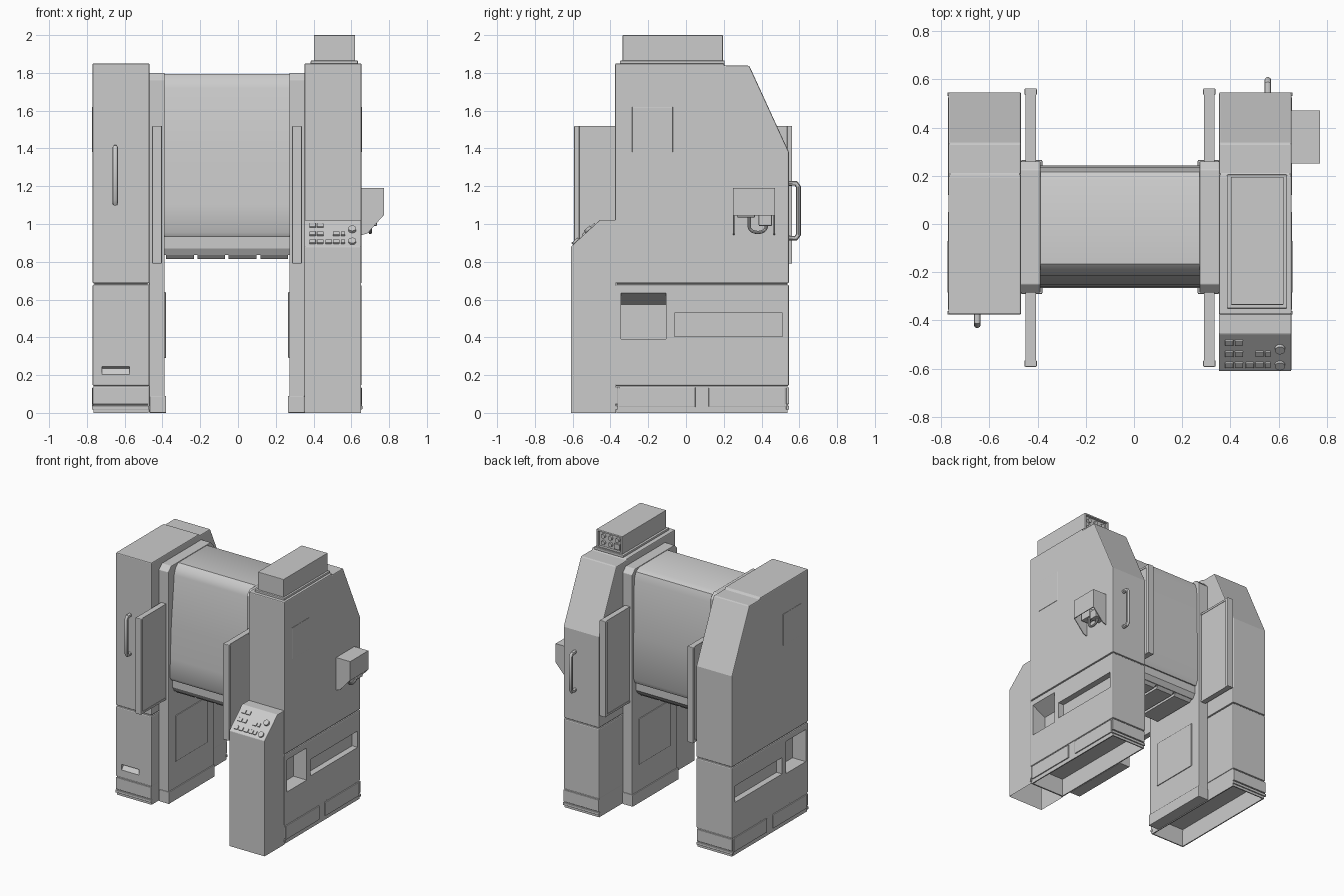
import bpy, bmesh, math
from mathutils import Vector, Matrix

if "Cube" in bpy.data.objects:
    bpy.data.objects.remove(bpy.data.objects["Cube"])

CX = -0.058  # mirror plane between the two towers


def finish(ob, bevel=0):
    if bevel:
        m = ob.modifiers.new("bevel", 'BEVEL')
        m.width, m.segments, m.limit_method = bevel, 2, 'ANGLE'
        m.angle_limit = math.radians(25)
    return ob


def prism(name, pts, axis, a, b, bevel=0, skip_bottom=False):
    """Extrude a profile along x (points y,z), y (points x,z) or z (points x,y)."""
    place = {'x': lambda p, t: (t, p[0], p[1]),
             'y': lambda p, t: (p[0], t, p[1]),
             'z': lambda p, t: (p[0], p[1], t)}[axis]
    bm = bmesh.new()
    rings = [[bm.verts.new(place(p, t)) for p in pts] for t in (a, b)]
    bm.faces.new(rings[0])
    bm.faces.new(rings[1])
    n = len(pts)
    for i in range(n):
        j = (i + 1) % n
        bm.faces.new((rings[0][i], rings[0][j], rings[1][j], rings[1][i]))
    bmesh.ops.recalc_face_normals(bm, faces=bm.faces)
    if skip_bottom:
        low = [f for f in bm.faces if f.normal.z < -0.9]
        bmesh.ops.delete(bm, geom=low, context='FACES_ONLY')
    me = bpy.data.meshes.new(name)
    bm.to_mesh(me)
    bm.free()
    ob = bpy.data.objects.new(name, me)
    bpy.context.collection.objects.link(ob)
    return finish(ob, bevel)


def box(name, x, y, z, bevel=0, **kw):
    return prism(name, [(x[0], y[0]), (x[1], y[0]), (x[1], y[1]), (x[0], y[1])],
                 'z', z[0], z[1], bevel, **kw)


def cut(ob, cutter):
    m = ob.modifiers.new("cut", 'BOOLEAN')
    m.object, m.operation, m.solver = cutter, 'DIFFERENCE', 'EXACT'
    cutter.hide_render = True
    cutter.hide_viewport = True


def smooth(ob):
    bpy.ops.object.select_all(action='DESELECT')
    ob.select_set(True)
    bpy.context.view_layer.objects.active = ob
    bpy.ops.object.shade_smooth_by_angle(angle=math.radians(35))


def tube(name, pts, r):
    cu = bpy.data.curves.new(name, 'CURVE')
    cu.dimensions, cu.bevel_depth, cu.bevel_resolution = '3D', r, 3
    cu.use_fill_caps = True
    sp = cu.splines.new('POLY')
    sp.points.add(len(pts) - 1)
    for p, co in zip(sp.points, pts):
        p.co = (*co, 1)
    ob = bpy.data.objects.new(name, cu)
    bpy.context.collection.objects.link(ob)
    bpy.ops.object.select_all(action='DESELECT')
    ob.select_set(True)
    bpy.context.view_layer.objects.active = ob
    bpy.ops.object.convert(target='MESH')
    smooth(bpy.context.view_layer.objects.active)


def disc(name, loc, direction, r, depth):
    q = Vector(direction).to_track_quat('Z', 'Y')
    bpy.ops.mesh.primitive_cylinder_add(vertices=20, radius=r, depth=depth,
                                        location=loc, rotation=q.to_euler())
    ob = bpy.context.object
    ob.name = name
    smooth(ob)


upper = [(-0.375, 0.686), (-0.375, 1.85), (0.2, 1.85), (0.205, 1.838), (0.335, 1.838),
         (0.545, 1.38), (0.545, 0.686)]
pillar = [(-0.285, 0), (-0.285, 1.765), (-0.25, 1.8), (0.225, 1.8), (0.26, 1.765), (0.26, 0)]

for s, side in ((-1, "left"), (1, "right")):
    def X(a, b):
        return tuple(sorted((CX + s * a, CX + s * b)))

    # tower: upper housing, lower housing with pockets, hollow plinth
    prism(side + "_upper_housing", upper, 'x', *X(0.41, 0.712), bevel=0.012)
    low = box(side + "_lower_housing", X(0.41, 0.712), (-0.375, 0.545), (0.142, 0.68), 0.008)
    box(side + "_seam_core", X(0.42, 0.702), (-0.365, 0.535), (0.66, 0.70))
    o, i = CX + s * 0.73, CX + s * 0.60
    cut(low, prism(side + "_pocket_cutter", [(o, 0.39), (i, 0.39), (i, 0.575), (o - s * 0.018, 0.635),
                                             (o, 0.635)], 'y', -0.345, -0.105))
    cut(low, box(side + "_slot_cutter", X(0.665, 0.73), (-0.06, 0.51), (0.405, 0.53)))
    if s < 0:  # finger grip low on the front
        cut(low, prism("grip_cutter", [(-0.385, 0.19), (-0.35, 0.235), (-0.385, 0.25)],
                       'x', -0.72, -0.575))
    plinth = box(side + "_plinth", X(0.415, 0.706), (-0.367, 0.537), (0, 0.145), skip_bottom=True)
    m = plinth.modifiers.new("wall", 'SOLIDIFY')
    m.thickness = 0.012
    for y0, y1 in ((-0.355, 0.05), (0.12, 0.525)):
        box(side + "_plinth_side_cover", X(0.70, 0.714), (y0, y1), (0.03, 0.135), 0.004)
    box(side + "_plinth_rear_cover", X(0.415, 0.712), (0.53, 0.546), (0.045, 0.135), 0.004)
    box(side + "_plinth_front_cover", X(0.415, 0.712), (-0.376, -0.36), (0.045, 0.135), 0.004)
    for y0, y1 in ((-0.376, -0.36), (0.53, 0.546)):
        box(side + "_kick_strip", X(0.412, 0.716), (y0, y1), (0.018, 0.038), 0.003)
    box(side + "_side_hatch", X(0.70, 0.7145), (-0.285, -0.07), (1.38, 1.62), 0.002)

    # inner pillar with foot and cover panel
    prism(side + "_pillar", pillar, 'x', *X(0.33, 0.412), bevel=0.004)
    box(side + "_pillar_foot", X(0.322, 0.41), (-0.29, 0.265), (0, 0.09), 0.004)
    box(side + "_pillar_panel", X(0.324, 0.335), (-0.2, 0.18), (0.29, 0.64), 0.003)

    # guard panels in front of and behind the pillar
    for tag, y0, y1, c0, c1 in (("front", -0.59, -0.28, -0.592, -0.565),
                                ("rear", 0.25, 0.56, 0.535, 0.562)):
        box(f"{side}_{tag}_guard", X(0.352, 0.387), (y0, y1), (0.795, 1.515))
        box(f"{side}_{tag}_guard_edge", X(0.345, 0.396), (c0, c1), (0.79, 1.52), 0.004)
        for z in (0.79, 1.505):
            box(f"{side}_{tag}_guard_rail", X(0.349, 0.391), (y0, y1), (z, z + 0.015))

# centre drum housing spanning the pillars
prism("centre_housing", [(-0.25, 0.93), (-0.265, 0.955), (-0.262, 1.1), (-0.25, 1.35), (-0.215, 1.72),
                         (-0.2, 1.765), (-0.165, 1.795), (0.18, 1.795), (0.215, 1.775), (0.235, 1.72),
                         (0.242, 1.3), (0.242, 0.965), (0.225, 0.93)],
      'x', CX - 0.335, CX + 0.335)
smooth(bpy.data.objects["centre_housing"])
prism("lower_lip", [(-0.235, 0.935), (-0.235, 0.87), (-0.215, 0.835), (0.19, 0.835), (0.215, 0.87),
                    (0.215, 0.935)], 'x', CX - 0.332, CX + 0.332)
stops = [-0.39, -0.224, -0.06, 0.108, 0.275]
for a, b in zip(stops, stops[1:]):
    prism("lip_tongue", [(-0.215, 0.84), (-0.19, 0.815), (0.165, 0.815), (0.19, 0.84)],
          'x', a + 0.01, b - 0.01)

# operator console with sloped key panel
prism("console", [(-0.61, 0), (-0.61, 0.88), (-0.455, 1.022), (-0.37, 1.022), (-0.37, 0)],
      'x', 0.352, 0.652, 0.004, skip_bottom=True)
ang = math.atan2(0.142, 0.155)
normal = Vector((0, -math.sin(ang), math.cos(ang)))


def on_panel(x, y):
    return Vector((x, y, 0.88 + (y + 0.61) * 0.142 / 0.155))


keys = {-0.49: (0.395, 0.435), -0.537: (0.395, 0.435, 0.52, 0.555),
        -0.583: (0.395, 0.435, 0.48, 0.52, 0.555)}
for y, xs in keys.items():
    for x in xs:
        w = 0.011 if x == 0.555 else 0.017
        k = box("console_key", (-w, w), (-0.014, 0.014), (-0.004, 0.008), 0.002)
        k.matrix_world = Matrix.Translation(on_panel(x, y)) @ Matrix.Rotation(ang, 4, 'X')
for y, h in ((-0.515, 0.03), (-0.583, 0.024)):
    disc("console_knob", on_panel(0.605, y), normal, 0.021, h)

# door handles
for name, x, y, d, z0, z1 in (("front_door_handle", -0.65, -0.37, -0.048, 1.11, 1.405),
                              ("rear_door_handle", 0.555, 0.54, 0.056, 0.925, 1.215)):
    e = y + d
    tube(name, [(x, y, z0), (x, e - d * 0.25, z0), (x, e, z0 + 0.02),
                (x, e, z1 - 0.02), (x, e - d * 0.25, z1), (x, y, z1)], 0.014)

# top box with recessed connector panel at the back
box("top_box_base", (0.385, 0.635), (-0.35, 0.205), (1.845, 1.865), 0.004)
top = box("top_box", (0.402, 0.62), (-0.335, 0.195), (1.86, 2.0), 0.003)
cut(top, box("connector_recess_cutter", (0.415, 0.607), (0.175, 0.21), (1.873, 1.988)))
for x, z in ((0.45, 1.955), (0.51, 1.955), (0.57, 1.955), (0.51, 1.905), (0.57, 1.905)):
    disc("connector", (x, 0.181, z), (0, 1, 0), 0.016, 0.02)
box("power_socket", (0.43, 0.475), (0.17, 0.188), (1.885, 1.925))

# side hood: sheet-metal cover over a cable bracket
box("hood_roof", (0.65, 0.772), (0.25, 0.47), (1.184, 1.19))
box("hood_face", (0.766, 0.772), (0.25, 0.47), (1.045, 1.19))
for y in (0.25, 0.464):
    prism("hood_cheek", [(0.65, 1.188), (0.77, 1.188), (0.77, 1.045), (0.685, 0.95), (0.65, 0.94)],
          'y', y, y + 0.006)
box("cable_socket", (0.65, 0.72), (0.27, 0.365), (1.035, 1.10), 0.004)
box("cable_plug", (0.65, 0.735), (0.385, 0.455), (0.99, 1.055), 0.004)
arc = [(0.70, 0.38 + 0.045 * math.cos(t), 0.985 - 0.03 * math.sin(t))
       for t in [math.pi * k / 8 for k in range(9)]]
tube("cable", [(0.70, 0.425, 1.02)] + arc + [(0.70, 0.335, 1.04)], 0.009)
